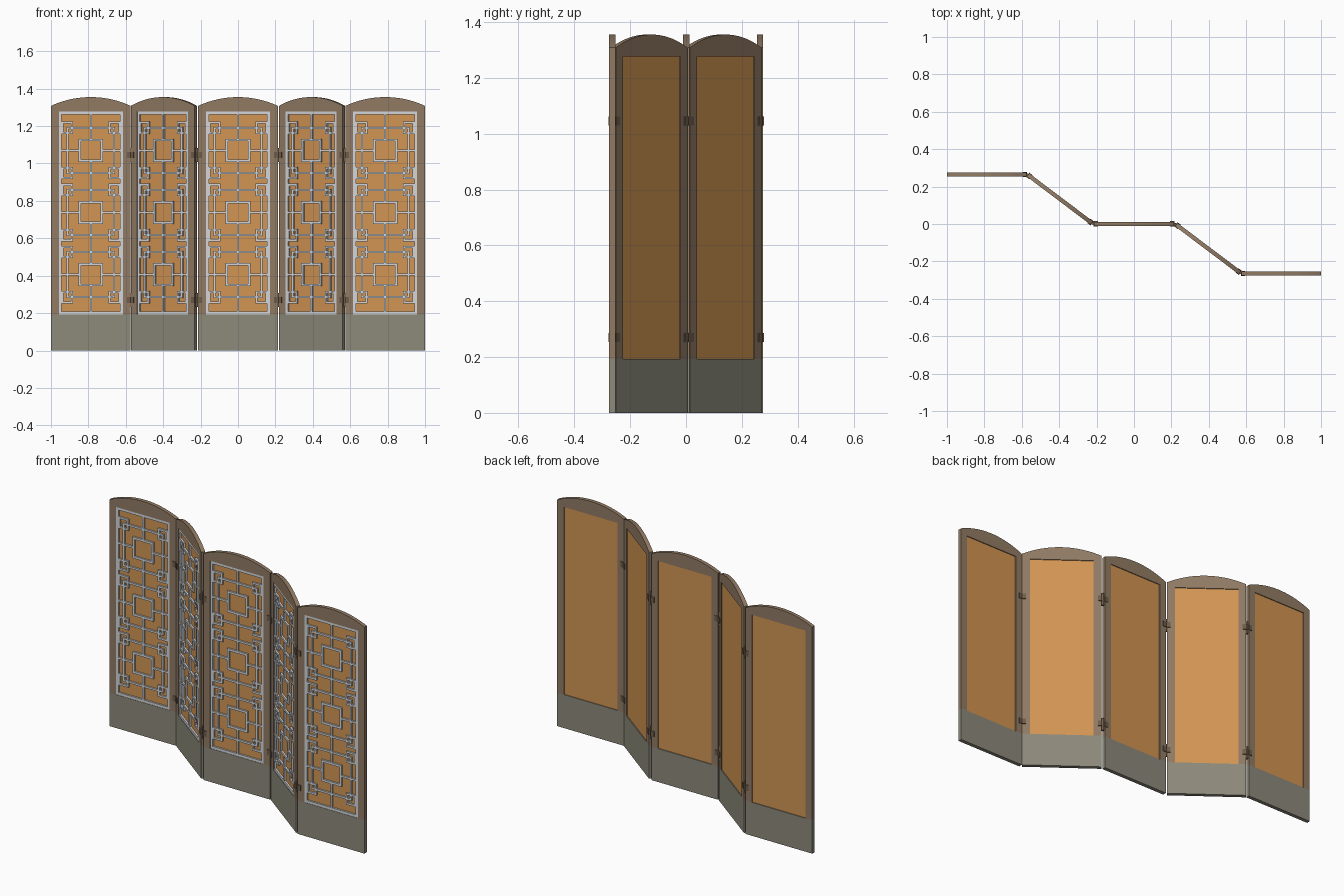
import bpy, bmesh, math
from mathutils import Matrix, Vector

if "Cube" in bpy.data.objects:
    bpy.data.objects.remove(bpy.data.objects["Cube"])

W, T = 0.213, 0.022           # panel half width, thickness
Z0, Z1 = 0.193, 1.277         # opening bottom and top
OPEN = 0.171                  # opening half width
SHOULDER, PEAK = 1.308, 1.355
FOLD = math.radians(-37)


def material(name, rgb):
    m = bpy.data.materials.new(name)
    lin = [((c / 255 + 0.055) / 1.055) ** 2.4 for c in rgb]
    m.diffuse_color = (*lin, 1)
    m.use_nodes = True
    m.node_tree.nodes["Principled BSDF"].inputs["Base Color"].default_value = m.diffuse_color
    return m


WOOD = material("brown_wood", (145, 123, 100))
BASE = material("grey_olive_base", (141, 138, 123))
CLOTH = material("orange_infill", (210, 149, 83))
WHITE = material("pale_lattice", (212, 214, 218))
METAL = material("hinge_brown", (112, 94, 76))


def box(bm, x0, x1, y0, y1, z0, z1):
    mat = Matrix.Translation(((x0 + x1) / 2, (y0 + y1) / 2, (z0 + z1) / 2))
    mat = mat @ Matrix.Diagonal((x1 - x0, y1 - y0, z1 - z0, 1))
    bmesh.ops.create_cube(bm, size=1, matrix=mat)


def finish(bm, name, mat, place):
    bmesh.ops.recalc_face_normals(bm, faces=bm.faces)
    me = bpy.data.meshes.new(name)
    bm.to_mesh(me)
    bm.free()
    me.materials.append(mat)
    ob = bpy.data.objects.new(name, me)
    ob.matrix_world = place
    bpy.context.collection.objects.link(ob)


def frame(name, place):
    # stiles and arched top rail as one extruded outline
    h = PEAK - SHOULDER
    r = (W * W + h * h) / (2 * h)
    a = math.asin(W / r)
    arc = [(r * math.sin(t), PEAK - r + r * math.cos(t))
           for t in (-a + 2 * a * i / 24 for i in range(25))]
    pts = [(-W, Z0)] + arc + [(W, Z0), (OPEN, Z0), (OPEN, Z1), (-OPEN, Z1), (-OPEN, Z0)]
    bm = bmesh.new()
    f = bm.faces.new([bm.verts.new((x, -T / 2, z)) for x, z in pts])
    ext = bmesh.ops.extrude_face_region(bm, geom=[f])
    bmesh.ops.translate(bm, vec=(0, T, 0),
                        verts=[v for v in ext["geom"] if isinstance(v, bmesh.types.BMVert)])
    finish(bm, name, WOOD, place)


def lattice(name, place):
    bm = bmesh.new()
    y0, y1 = -0.009, 0.002

    def hbar(xa, xb, z, w=0.011):
        box(bm, xa, xb, y0, y1, z - w / 2, z + w / 2)

    def vbar(x, za, zb, w=0.011):
        box(bm, x - w / 2, x + w / 2, y0, y1, za, zb)

    def ring(cx, cz, hx, hz, w):
        for s in (-1, 1):
            hbar(cx - hx, cx + hx, cz + s * (hz - w / 2), w)
            vbar(cx + s * (hx - w / 2), cz - hz, cz + hz, w)

    # outer border
    ring(0, (Z0 + Z1) / 2, OPEN, (Z1 - Z0) / 2, 0.015)
    # three repeats: centre square, loop, corner squares, cross bars
    for cz in (0.406, 0.738, 1.07):
        ring(0, cz, 0.066, 0.062, 0.013)
        ring(0, cz, 0.13, 0.126, 0.011)
        for s in (-1, 1):
            hbar(min(s * 0.06, s * 0.165), max(s * 0.06, s * 0.165), cz)
            vbar(0, min(cz + s * 0.056, cz + s * 0.172), max(cz + s * 0.056, cz + s * 0.172))
            for t in (-1, 1):
                ring(s * 0.126, cz + t * 0.121, 0.032, 0.033, 0.011)
    vbar(0, Z0, 0.25)
    vbar(0, 1.22, Z1)
    finish(bm, name, WHITE, place)


# five panels, outer ones and centre square-on, the others folded
panels = [(-0.787, 0.265, 0), (-0.396, 0.1335, FOLD), (0, 0.001, 0),
          (0.396, -0.1315, FOLD), (0.787, -0.264, 0)]
for i, (x, y, ang) in enumerate(panels, 1):
    place = Matrix.Translation((x, y, 0)) @ Matrix.Rotation(ang, 4, 'Z')
    frame(f"panel_{i}_frame", place)
    lattice(f"panel_{i}_lattice", place)
    bm = bmesh.new()
    box(bm, -W, W, -T / 2, T / 2, 0, Z0)
    finish(bm, f"panel_{i}_base", BASE, place)
    bm = bmesh.new()
    box(bm, -OPEN, OPEN, 0.001, 0.006, Z0, Z1)
    finish(bm, f"panel_{i}_infill", CLOTH, place)
    # hinge clamps on the inner edges
    bm = bmesh.new()
    for s in (-1, 1):
        if (i == 1 and s < 0) or (i == 5 and s > 0):
            continue
        for z in (0.27, 1.045):
            xa, xb = sorted((s * (W - 0.02), s * (W + 0.003)))
            box(bm, xa, xb, -T / 2 - 0.003, T / 2 + 0.003, z - 0.016, z + 0.016)
    finish(bm, f"panel_{i}_hinge_clamps", METAL, place)

# hinge pins in the gaps
for i in range(4):
    ends = []
    for (x, y, ang), s in ((panels[i], 1), (panels[i + 1], -1)):
        ends.append(Vector((x + s * W * math.cos(ang), y + s * W * math.sin(ang), 0)))
    mid = (ends[0] + ends[1]) / 2
    bm = bmesh.new()
    for z in (0.27, 1.045):
        bmesh.ops.create_cone(bm, cap_ends=True, segments=12, radius1=0.007, radius2=0.007,
                              depth=0.075, matrix=Matrix.Translation((0, 0, z)))
    finish(bm, f"hinge_pins_{i + 1}", METAL, Matrix.Translation(mid))
